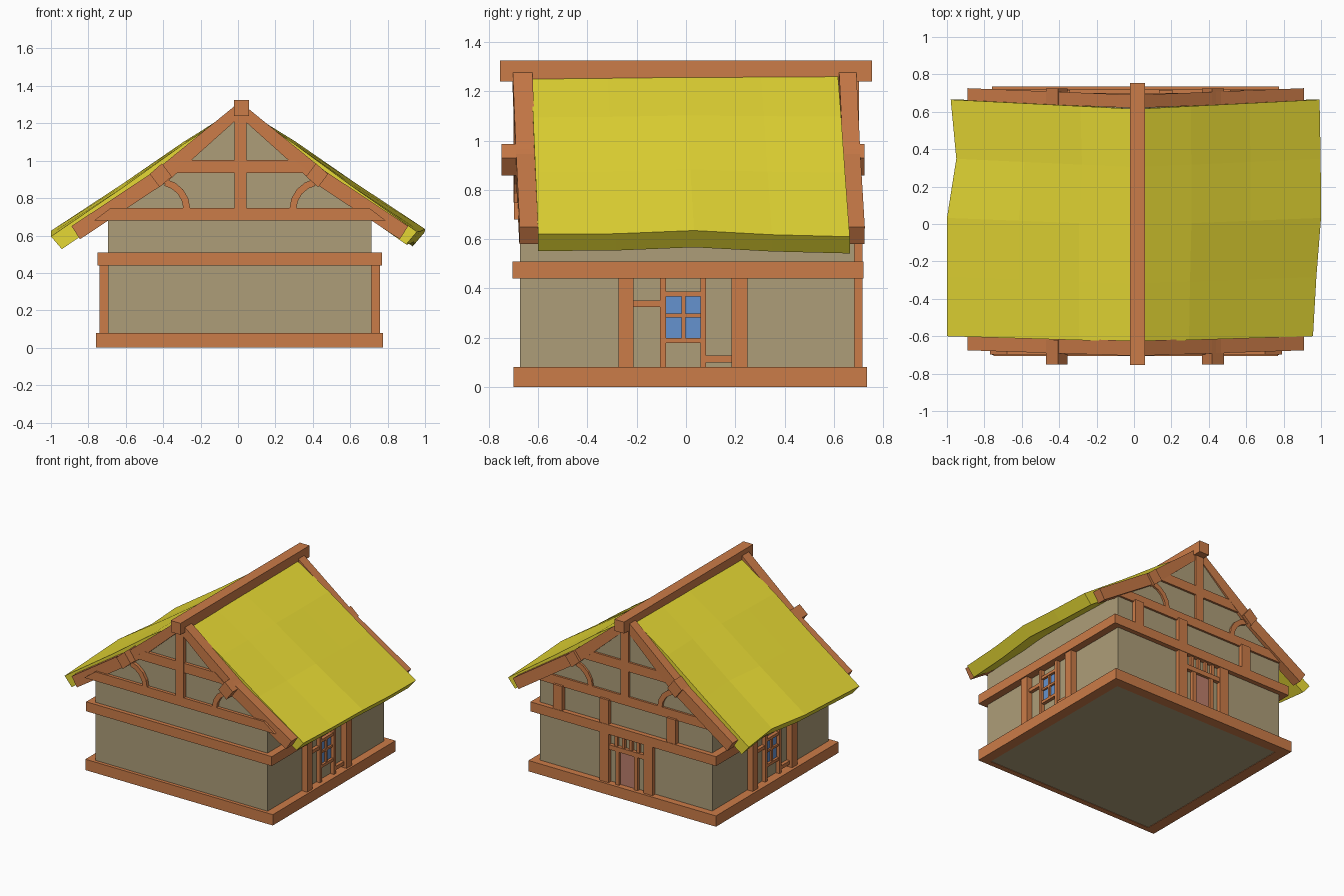
import bpy, bmesh, math

if "Cube" in bpy.data.objects:
    bpy.data.objects.remove(bpy.data.objects["Cube"])

def mat(name, c):
    m = bpy.data.materials.new(name)
    m.diffuse_color = (*c, 1)
    m.use_nodes = True
    m.node_tree.nodes["Principled BSDF"].inputs["Base Color"].default_value = m.diffuse_color
    return m

WOOD = mat("wood", (0.60, 0.20, 0.065))
PLASTER = mat("plaster", (0.42, 0.34, 0.19))
THATCH = mat("thatch", (0.80, 0.70, 0.035))
GLASS = mat("glass", (0.13, 0.29, 0.62))
DOOR = mat("door", (0.50, 0.21, 0.15))
CX = 0.01

def finish(name, bm, m):
    bmesh.ops.recalc_face_normals(bm, faces=bm.faces)
    me = bpy.data.meshes.new(name)
    bm.to_mesh(me)
    bm.free()
    o = bpy.data.objects.new(name, me)
    o.data.materials.append(m)
    bpy.context.collection.objects.link(o)
    return o

def prism(name, pts, y0, y1, m=WOOD, lean=0):
    """Extrude an x/z outline along y; lean shears y outward with |x|."""
    bm = bmesh.new()
    a = [bm.verts.new((x, y0 + lean * abs(x - CX), z)) for x, z in pts]
    b = [bm.verts.new((x, y1 + lean * abs(x - CX), z)) for x, z in pts]
    bm.faces.new(a)
    bm.faces.new(b)
    for i in range(len(a)):
        j = (i + 1) % len(a)
        bm.faces.new((a[i], a[j], b[j], b[i]))
    return finish(name, bm, m)

def box(name, x0, x1, y0, y1, z0, z1, m=WOOD):
    return prism(name, [(x0, z0), (x1, z0), (x1, z1), (x0, z1)], y0, y1, m)

# Plaster body with gables
prism("walls", [(-0.695, 0.003), (0.715, 0.003), (0.715, 0.71), (CX, 1.23), (-0.695, 0.71)],
      -0.675, 0.685, PLASTER)

# Base and middle beam rings
for name, x0, x1, y0, y1, z0, z1 in (("base", -0.76, 0.775, -0.70, 0.735, 0, 0.08),
                                     ("middle", -0.75, 0.77, -0.705, 0.72, 0.44, 0.51)):
    box(name + "_beam_front", x0, x1, y0, -0.66, z0, z1)
    box(name + "_beam_back", x0, x1, 0.66, y1, z0, z1)
    box(name + "_beam_left", x0, -0.68, -0.66, 0.66, z0, z1)
    box(name + "_beam_right", 0.70, x1, -0.66, 0.66, z0, z1)

# Side walls: posts, rails and a four-pane window
def side(name, s, depth, y0, y1, z0, z1, m=WOOD):
    xa, xb = sorted((CX + s * 0.69, CX + s * depth))
    ya, yb = sorted((s * y0, s * y1))
    box(name, xa, xb, ya, yb, z0, z1, m)

for s, n in ((1, "right"), (-1, "left")):
    side(n + "_post_a", s, 0.75, -0.275, -0.213, 0.07, 0.45)
    side(n + "_post_b", s, 0.75, 0.185, 0.25, 0.07, 0.45)
    side(n + "_stud_a", s, 0.735, -0.105, -0.082, 0.07, 0.45)
    side(n + "_stud_b", s, 0.735, 0.058, 0.082, 0.07, 0.45)
    side(n + "_rail_high", s, 0.73, -0.213, -0.105, 0.325, 0.35)
    side(n + "_rail_low", s, 0.73, 0.082, 0.185, 0.10, 0.127)
    side(n + "_window_glass", s, 0.712, -0.082, 0.058, 0.19, 0.375, GLASS)
    side(n + "_window_head", s, 0.73, -0.082, 0.058, 0.367, 0.388)
    side(n + "_window_sill", s, 0.73, -0.082, 0.058, 0.178, 0.199)
    side(n + "_window_mullion", s, 0.725, -0.019, -0.003, 0.19, 0.37)
    side(n + "_window_bar", s, 0.725, -0.082, 0.058, 0.282, 0.298)

# Back wall: door, its posts and lintel, short studs above
box("door", -0.075, 0.055, 0.67, 0.692, 0.07, 0.34, DOOR)
for i, x in enumerate((-0.19, 0.17)):
    box(f"door_post_{i}", x - 0.037, x + 0.037, 0.67, 0.717, 0.07, 0.45)
for i, x in enumerate((-0.085, 0.065)):
    box(f"door_jamb_{i}", x - 0.015, x + 0.015, 0.67, 0.71, 0.07, 0.35)
box("door_lintel", -0.155, 0.135, 0.67, 0.712, 0.325, 0.36)
for i in range(4):
    x = -0.10 + i * 0.06
    box(f"lintel_stud_{i}", x - 0.012, x + 0.012, 0.67, 0.705, 0.36, 0.45)
for i, x in enumerate((-0.38, 0.17, 0.55)):
    box(f"upper_stud_{i}", x - 0.037, x + 0.037, 0.67, 0.717, 0.50, 0.69)

# Gable timber framing on both ends
def arc(r, s):
    return [(CX + s * (-0.43 + r * math.cos(t)), 0.74 + r * math.sin(t))
            for t in [math.radians(a) for a in (0, 20, 40, 60, 78)]]

for n, ya, yb, ra, rb, lean in (("front", -0.698, -0.66, -0.705, -0.625, 0.033),
                                ("back", 0.66, 0.70, 0.62, 0.69, 0.04)):
    prism(n + "_tie_beam", [(-0.77, 0.68), (0.79, 0.68), (0.70, 0.748), (-0.68, 0.748)], ya, yb)
    prism(n + "_collar", [(-0.37, 0.935), (0.39, 0.935), (0.30, 1.005), (-0.28, 1.005)], ya, yb)
    box(n + "_king_post", -0.02, 0.045, ya + (0.002 if ya > 0 else -0.002),
        yb + (0.002 if ya > 0 else -0.002), 0.748, 1.25)
    for s, side_name in ((-1, "left"), (1, "right")):
        outline = [(0, 1.315), (0.455, 0.945), (0.90, 0.65), (0.855, 0.58), (0.385, 0.89), (0, 1.235)]
        prism(f"{n}_rafter_{side_name}", [(CX + s * x, z) for x, z in outline], ra, rb, WOOD, lean)
        prism(f"{n}_brace_{side_name}", arc(0.165, -s * -1) + arc(0.128, -s * -1)[::-1], ya, yb)

# Ridge beam and tilted purlins
box("ridge_beam", -0.022, 0.058, -0.755, 0.755, 1.24, 1.325)
for s, n in ((-1, "left"), (1, "right")):
    pts = []
    for k in range(4):
        a = math.radians(45 + 90 * k - 39)
        pts.append((CX - 0.005 + s * (0.418 + 0.059 * math.cos(a)), 0.922 + 0.064 * math.sin(a)))
    for e, y0, y1 in (("front", -0.75, -0.62), ("back", 0.62, 0.725)):
        prism(f"{n}_purlin_{e}", pts, y0, y1)

# Thatch slopes: slightly sagging slabs with uneven eaves
def roof(name, s, eaves):
    bm = bmesh.new()
    prof = [(0.0, 1.283), (0.3, 1.095), (0.62, 0.868), (1.0, 0.61)]
    layers = []
    for dx, dz in ((0, 0), (-0.058, -0.068)):
        rows = []
        for j, (ex, ez) in enumerate(eaves):
            t = j / (len(eaves) - 1)
            row = []
            for x, z in prof:
                y0, y1 = -0.63 + 0.03 * x, 0.615 + 0.05 * x
                px = CX * (1 - x) + s * max(0.005, x * ex + dx * (x > 0))
                row.append(bm.verts.new((px, y0 + (y1 - y0) * t, z + dz + ez * x + 0.01 * (t - .5) * (1 - x))))
            rows.append(row)
        layers.append(rows)
    nj, ni = len(eaves), len(prof)
    for rows in layers:
        for j in range(nj - 1):
            for i in range(ni - 1):
                bm.faces.new((rows[j][i], rows[j][i + 1], rows[j + 1][i + 1], rows[j + 1][i]))
    edge = ([(0, i) for i in range(ni)] + [(j, ni - 1) for j in range(1, nj)]
            + [(nj - 1, i) for i in range(ni - 2, -1, -1)] + [(j, 0) for j in range(nj - 2, 0, -1)])
    for k, (j, i) in enumerate(edge):
        j2, i2 = edge[(k + 1) % len(edge)]
        bm.faces.new((layers[0][j][i], layers[0][j2][i2], layers[1][j2][i2], layers[1][j][i]))
    finish(name, bm, THATCH)

roof("thatch_right", 1, [(0.957, 0.01), (0.975, 0.012), (1.0, 0.025), (0.998, 0.008), (0.992, 0.0)])
roof("thatch_left", -1, [(1.0, -0.015), (1.0, 0.0), (1.0, 0.015), (0.95, 0.02), (0.98, 0.01)])
